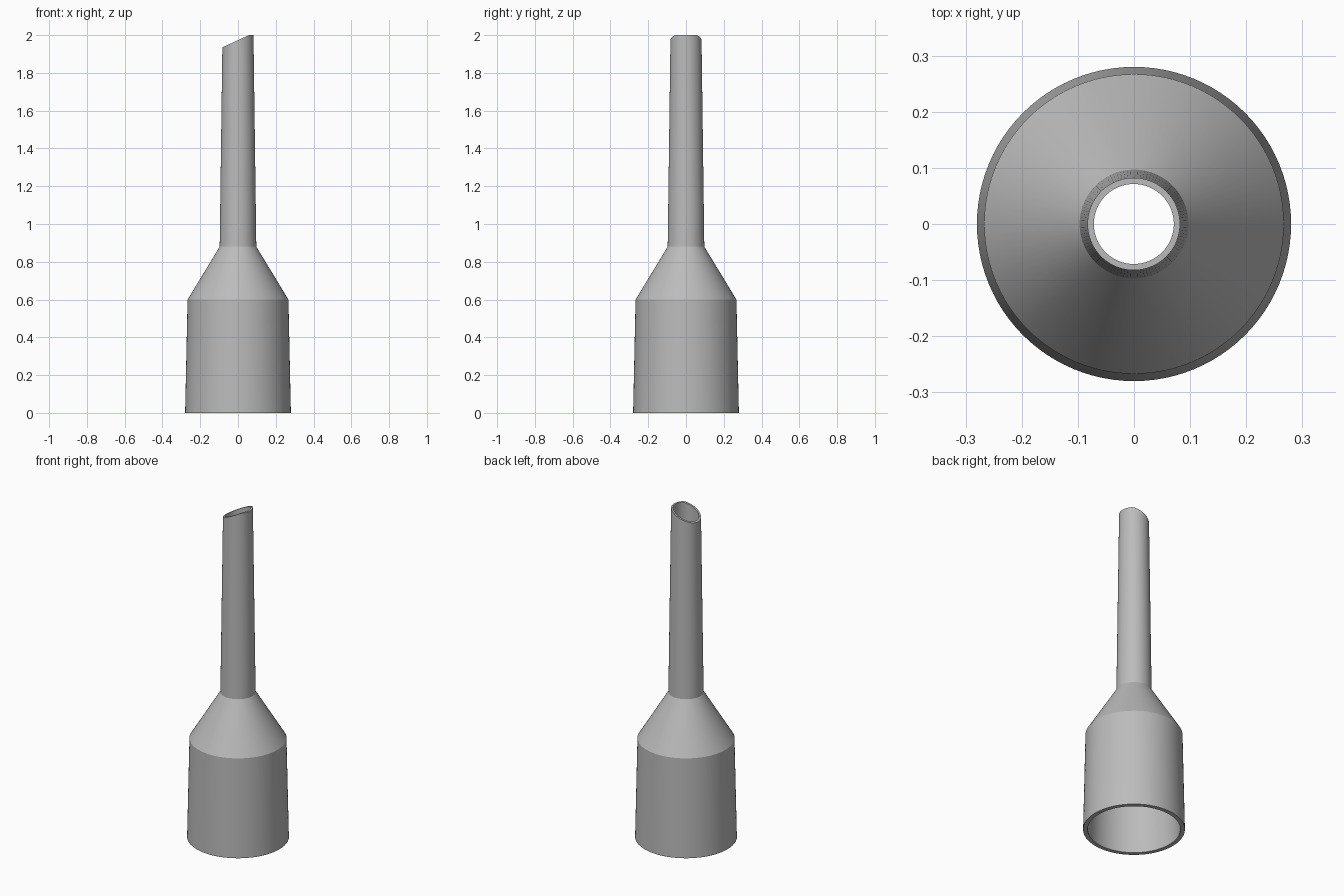
import bpy, bmesh, math
from mathutils import Vector

cube = bpy.data.objects.get("Cube")
if cube:
    bpy.data.objects.remove(cube, do_unlink=True)

SIDES = 96

grey = bpy.data.materials.new("plain grey")
grey.use_nodes = True
colour = (0.5, 0.5, 0.5, 1)
grey.diffuse_color = colour
grey.node_tree.nodes["Principled BSDF"].inputs["Base Color"].default_value = colour

# Closed wall profile (radius, height): up the outside, down the bore
profile = [(0.28, 0), (0.267, 0.6), (0.097, 0.88), (0.082, 2),
           (0.071, 2), (0.082, 0.87), (0.243, 0.6), (0.255, 0)]

# Revolve the profile into a hollow body
bm = bmesh.new()
rings = []
for radius, height in profile:
    ring = []
    for i in range(SIDES):
        a = math.tau * i / SIDES
        ring.append(bm.verts.new((radius * math.cos(a), radius * math.sin(a), height)))
    rings.append(ring)
for k, ring in enumerate(rings):
    above = rings[(k + 1) % len(rings)]
    for i in range(SIDES):
        j = (i + 1) % SIDES
        bm.faces.new((ring[i], ring[j], above[j], above[i]))

# Slanted cut across the tip, leaving a small flat on the high side
start, end = Vector((-0.083, 0, 1.935)), Vector((0.058, 0, 2))
slope = end - start
normal = Vector((-slope.z, 0, slope.x)).normalized()
cut = bmesh.ops.bisect_plane(bm, geom=bm.verts[:] + bm.edges[:] + bm.faces[:],
                             plane_co=start, plane_no=normal, clear_outer=True)
rim = [e for e in bm.edges if e.is_boundary]
bmesh.ops.triangle_fill(bm, edges=rim, use_beauty=True, normal=normal)
bmesh.ops.recalc_face_normals(bm, faces=bm.faces[:])

mesh = bpy.data.meshes.new("nozzle")
bm.to_mesh(mesh)
bm.free()
nozzle = bpy.data.objects.new("nozzle", mesh)
mesh.materials.append(grey)
bpy.context.collection.objects.link(nozzle)

# Smooth round walls with crisp shoulders and rims
bpy.context.view_layer.objects.active = nozzle
nozzle.select_set(True)
bpy.ops.object.shade_smooth_by_angle(angle=math.radians(25))
